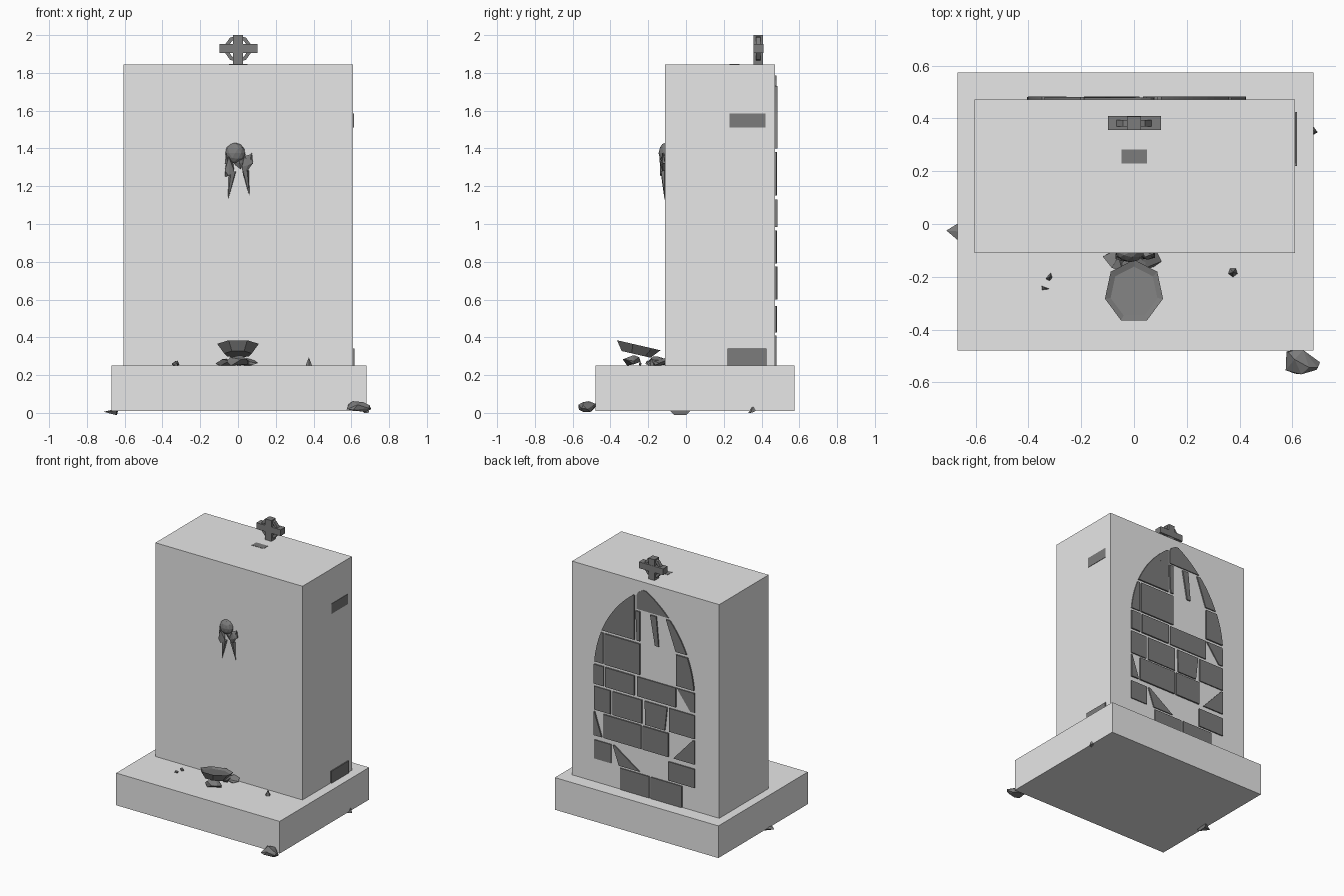
import bpy, bmesh, math, random
from mathutils import Vector, Matrix

if "Cube" in bpy.data.objects:
    bpy.data.objects.remove(bpy.data.objects["Cube"])

random.seed(4)


def material(name, v):
    m = bpy.data.materials.new(name)
    m.diffuse_color = (v, v, v, 1)
    m.use_nodes = True
    m.node_tree.nodes["Principled BSDF"].inputs["Base Color"].default_value = m.diffuse_color
    return m


PLASTER = material("pale_plaster", 0.8)
STONE = material("dark_stone", 0.2)


def finish(name, bm, mat):
    bmesh.ops.recalc_face_normals(bm, faces=bm.faces[:])
    me = bpy.data.meshes.new(name)
    bm.to_mesh(me)
    bm.free()
    me.materials.append(mat)
    ob = bpy.data.objects.new(name, me)
    bpy.context.collection.objects.link(ob)
    return ob


def box(name, x, y, z, mat):
    bm = bmesh.new()
    bmesh.ops.create_cube(bm, size=1)
    for v in bm.verts:
        v.co = Vector([(a + b) / 2 + c * (b - a) for (a, b), c in zip((x, y, z), v.co)])
    return finish(name, bm, mat)


def rock(name, x, y, z, n=11):
    """Chipped convex lump filling the given ranges."""
    bm = bmesh.new()
    pts = [Vector([random.gauss(0, 1) for _ in range(3)]).normalized() for _ in range(n)]
    lo = [min(p[i] for p in pts) for i in range(3)]
    hi = [max(p[i] for p in pts) for i in range(3)]
    for p in pts:
        bm.verts.new([r[0] + (p[i] - lo[i]) / (hi[i] - lo[i]) * (r[1] - r[0])
                      for i, r in enumerate((x, y, z))])
    res = bmesh.ops.convex_hull(bm, input=bm.verts[:])
    bmesh.ops.delete(bm, geom=[g for g in res["geom_interior"] if isinstance(g, bmesh.types.BMVert)],
                     context='VERTS')
    return finish(name, bm, STONE)


def spike(name, base, tip, r):
    """Five-sided cone from base to tip."""
    base, tip = Vector(base), Vector(tip)
    d = tip - base
    bm = bmesh.new()
    bmesh.ops.create_cone(bm, cap_ends=True, segments=5, radius1=r, radius2=0.001, depth=d.length)
    rot = d.to_track_quat('Z', 'Y').to_matrix().to_4x4()
    bm.transform(Matrix.Translation((base + tip) / 2) @ rot)
    return finish(name, bm, STONE)


# Main masses
box("plinth", (-0.67, 0.68), (-0.48, 0.575), (0.01, 0.25), PLASTER)
box("wall_block", (-0.605, 0.61), (-0.11, 0.472), (0.25, 1.845), PLASTER)

# Exposed stones on the side and top
box("side_stone_upper", (0.59, 0.613), (0.23, 0.42), (1.51, 1.585), STONE)
box("side_stone_lower", (0.59, 0.618), (0.22, 0.425), (0.25, 0.34), STONE)
box("top_stone", (-0.048, 0.05), (0.23, 0.283), (1.83, 1.847), STONE)


# Blocked-up pointed arch on the back
def arch_half(z):
    h = max(0, z - 1.08)
    return max(0.0, math.sqrt(max(0, 0.82 ** 2 - h * h)) - 0.405)


def brick(name, z0, z1, b0, b1, t0, t1):
    """Plate with straight ends, clipped by the arch outline."""
    left, right = [], []
    n = 6
    for i in range(n + 1):
        f = i / n
        z = z0 + (z1 - z0) * f
        a = arch_half(z)
        l = min(max(b0 + (t0 - b0) * f, -a), a)
        r = max(min(b1 + (t1 - b1) * f, a), -a)
        if r - l > 0.002:
            left.append((l, z))
            right.append((r, z))
    if len(left) < 2:
        return
    bm = bmesh.new()
    y = 0.479 + random.uniform(0, 0.005)
    f = bm.faces.new([bm.verts.new((px + 0.01, 0.46, pz)) for px, pz in left + right[::-1]])
    ext = bmesh.ops.extrude_face_region(bm, geom=[f])
    for v in ext["geom"]:
        if isinstance(v, bmesh.types.BMVert):
            v.co.y = y
    bmesh.ops.remove_doubles(bm, verts=bm.verts[:], dist=0.0005)
    finish(name, bm, STONE)


# Each course: height range, then stones as (left, right) or (bottom l, r, top l, r)
COURSES = [
    (0.25, 0.41, [(-0.31, -0.055), (-0.04, 0.20)]),
    (0.425, 0.565, [(-0.45, -0.20), (0.04, 0.21, 0.245, 0.26), (0.275, 0.45)]),
    (0.60, 0.775, [(-0.45, -0.24, -0.45, -0.40), (-0.20, 0.01), (0.025, 0.335),
                   (0.35, 0.45, 0.41, 0.45)]),
    (0.79, 0.965, [(-0.45, -0.205), (-0.17, -0.01, -0.19, -0.005), (0.02, 0.26), (0.28, 0.45)]),
    (0.985, 1.13, [(-0.45, -0.38, -0.45, -0.27), (-0.26, 0.06), (0.08, 0.32), (0.335, 0.45)]),
    (1.15, 1.38, [(-0.45, -0.265), (0.035, 0.325), (0.34, 0.45)]),
    (1.40, 1.62, [(-0.40, -0.26, -0.40, -0.18), (-0.12, -0.09, -0.10, -0.05),
                  (0.035, 0.06, 0.035, 0.07), (0.08, 0.40)]),
    (1.62, 1.73, [(0.08, 0.30)]),
    (1.635, 1.785, [(-0.25, 0.065)]),
]
for ci, (z0, z1, stones) in enumerate(COURSES):
    for si, s in enumerate(stones):
        brick(f"arch_stone_{ci}_{si}", z0, z1, *(s if len(s) == 4 else s + s))

# Ringed cross on top
box("cross_upright", (-0.026, 0.026), (0.357, 0.408), (1.84, 2.0), STONE)
box("cross_arm", (-0.098, 0.102), (0.357, 0.41), (1.905, 1.952), STONE)
bm = bmesh.new()
loops = []
for i in range(10):
    a = (i + 0.5) * math.tau / 10
    loops.append([bm.verts.new((r * math.cos(a), y, 1.928 + r * math.sin(a)))
                  for r, y in ((0.072, 0.37), (0.072, 0.395), (0.052, 0.395), (0.052, 0.37))])
for i in range(10):
    p, q = loops[i], loops[(i + 1) % 10]
    for k in range(4):
        bm.faces.new((p[k], p[(k + 1) % 4], q[(k + 1) % 4], q[k]))
finish("cross_ring", bm, STONE)

# Carved ornament on the front: round head, side lumps and hanging points
bm = bmesh.new()
bmesh.ops.create_icosphere(bm, subdivisions=2, radius=1)
bm.transform(Matrix.Translation((-0.015, -0.107, 1.375)) @ Matrix.Diagonal((0.054, 0.038, 0.056, 1)))
finish("ornament_head", bm, STONE)
rock("ornament_left", (-0.07, -0.02), (-0.14, -0.10), (1.25, 1.37))
rock("ornament_right", (0.02, 0.08), (-0.135, -0.10), (1.25, 1.37))
rock("ornament_middle", (-0.03, 0.04), (-0.13, -0.10), (1.29, 1.37))
spike("ornament_point_left", (-0.028, -0.117, 1.28), (-0.053, -0.113, 1.13), 0.02)
spike("ornament_point_right", (0.04, -0.117, 1.28), (0.06, -0.113, 1.15), 0.018)
for i, px in enumerate((-0.06, -0.04, 0.035, 0.07)):
    spike(f"ornament_tuft_{i}", (px, -0.118, 1.32), (px * 1.05, -0.125, 1.375), 0.012)

# Tilted bowl in front, with a sunken top
bm = bmesh.new()
bmesh.ops.create_cone(bm, cap_ends=True, segments=7, radius1=0.075, radius2=0.113, depth=0.05)
top = max(bm.faces, key=lambda f: f.calc_center_median().z)
bmesh.ops.inset_region(bm, faces=[top], thickness=0.022)
for v in top.verts:
    v.co.z -= 0.012
bm.transform(Matrix.Translation((0, -0.262, 0.335)) @ Matrix.Rotation(math.radians(-13), 4, 'X')
             @ Matrix.Diagonal((1, 1.1, 1, 1)))
finish("bowl", bm, STONE)

# Rubble under the bowl, loose chips, fallen blocks around the plinth
rock("bowl_support", (-0.06, 0.06), (-0.335, -0.24), (0.25, 0.305))
rock("rubble_left", (-0.118, -0.03), (-0.18, -0.10), (0.25, 0.285))
rock("rubble_right", (0.01, 0.105), (-0.18, -0.10), (0.25, 0.29))
rock("rubble_middle", (-0.05, 0.05), (-0.20, -0.11), (0.25, 0.30))
rock("chip_left", (-0.335, -0.31), (-0.215, -0.185), (0.25, 0.277), 6)
rock("chip_left_small", (-0.35, -0.32), (-0.25, -0.235), (0.25, 0.27), 6)
spike("chip_right", (0.375, -0.183, 0.25), (0.375, -0.183, 0.292), 0.018)
rock("fallen_block", (0.575, 0.705), (-0.57, -0.475), (0.005, 0.062), 16)
spike("fallen_chip_left", (-0.64, -0.03, 0.012), (-0.71, -0.025, 0.016), 0.055).scale = (1, 1, 0.35)
rock("fallen_chip_right", (0.65, 0.695), (0.33, 0.39), (0.0, 0.032), 8)
